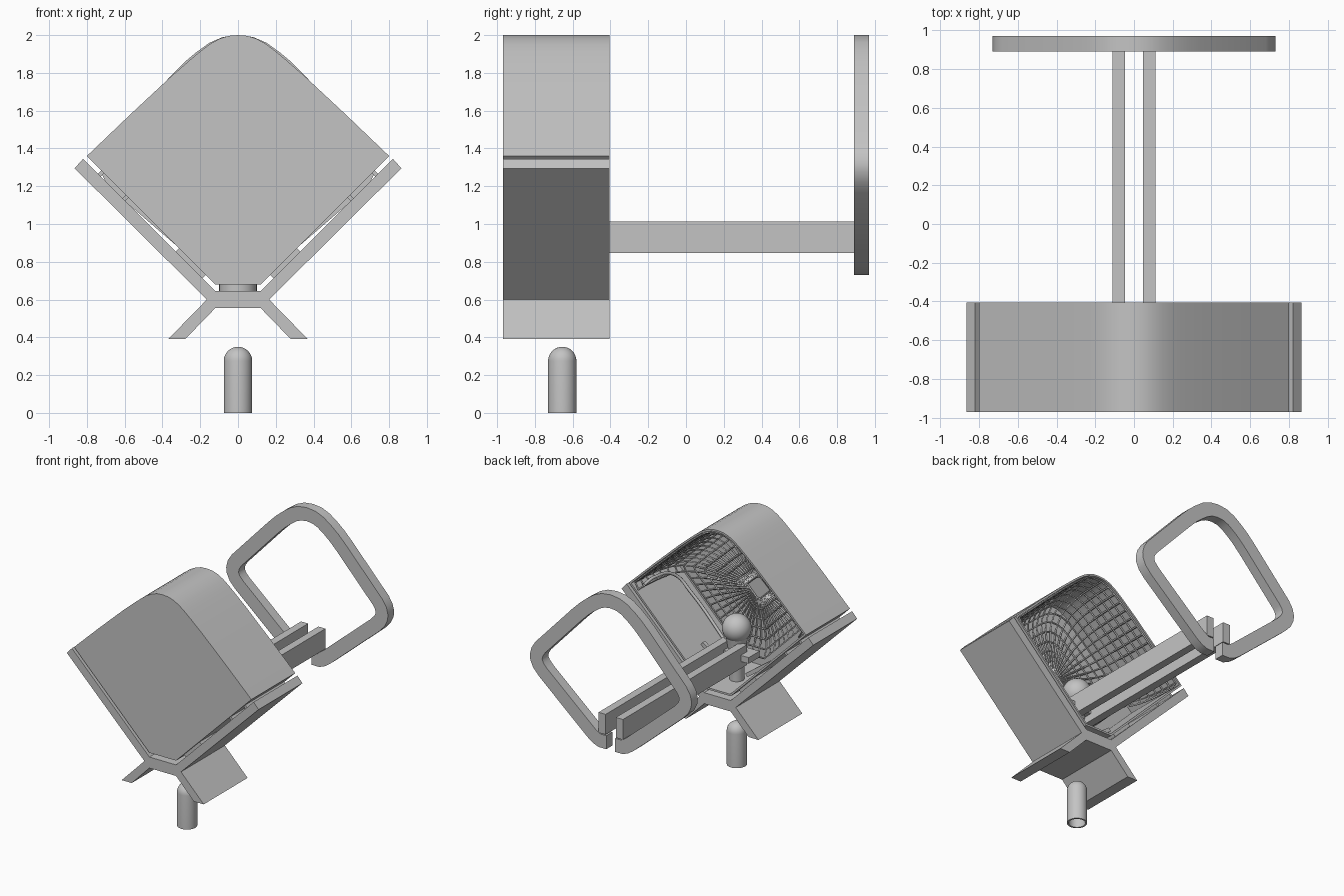
import bpy
import bmesh
from math import radians, pi
from mathutils import Vector, Matrix

cube = bpy.data.objects.get("Cube")
if cube:
    bpy.data.objects.remove(cube, do_unlink=True)

GREY = (0.55, 0.55, 0.55, 1)
grey = bpy.data.materials.new("plain grey")
grey.use_nodes = True
grey.diffuse_color = GREY
grey.node_tree.nodes["Principled BSDF"].inputs["Base Color"].default_value = GREY

FRONT, BACK = -0.97, -0.405


def finish(name, bm, smooth=True):
    bmesh.ops.recalc_face_normals(bm, faces=bm.faces)
    mesh = bpy.data.meshes.new(name)
    bm.to_mesh(mesh)
    bm.free()
    mesh.materials.append(grey)
    ob = bpy.data.objects.new(name, mesh)
    bpy.context.collection.objects.link(ob)
    if smooth:
        bpy.ops.object.select_all(action='DESELECT')
        ob.select_set(True)
        bpy.context.view_layer.objects.active = ob
        bpy.ops.object.shade_smooth_by_angle(angle=radians(30))
    return ob


def mirrored(half):
    """Right half, listed bottom to top, plus its mirror image."""
    return half + [(-x, z) for x, z in reversed(half) if x > 0]


def prism(name, pts, y0, y1):
    bm = bmesh.new()
    face = bm.faces.new([bm.verts.new((x, y0, z)) for x, z in pts])
    ext = bmesh.ops.extrude_face_region(bm, geom=[face], use_keep_orig=True)
    verts = [v for v in ext["geom"] if isinstance(v, bmesh.types.BMVert)]
    bmesh.ops.translate(bm, verts=verts, vec=(0, y1 - y0, 0))
    return finish(name, bm)


def inset(pts, w, closed):
    """Offset a counterclockwise outline inwards by w."""
    p = [Vector(q) for q in pts]
    n = len(p)
    out = []
    for i in range(n):
        before = (p[i] - p[i - 1]).normalized()
        after = (p[(i + 1) % n] - p[i]).normalized()
        if not closed:
            before = after if i == 0 else before
            after = before if i == n - 1 else after
        a, b = Vector((-before.y, before.x)), Vector((-after.y, after.x))
        out.append(tuple(p[i] + (a + b) * w / (1 + a.dot(b))))
    return out


def band(name, pts, w, y0, y1, closed):
    """Flat strip of width w following an outline, extruded in y."""
    bm = bmesh.new()
    inner = inset(pts, w, closed)
    rows = [[bm.verts.new((a[0], y0, a[1])), bm.verts.new((a[0], y1, a[1])),
             bm.verts.new((b[0], y1, b[1])), bm.verts.new((b[0], y0, b[1]))]
            for a, b in zip(pts, inner)]
    n = len(rows)
    for i in range(n if closed else n - 1):
        r, s = rows[i], rows[(i + 1) % n]
        for k in range(4):
            m = (k + 1) % 4
            bm.faces.new((r[k], r[m], s[m], s[k]))
    if not closed:
        bm.faces.new(rows[0])
        bm.faces.new(rows[-1])
    return finish(name, bm)


def box(name, centre, size, tilt=0):
    bm = bmesh.new()
    mat = (Matrix.Translation(centre) @ Matrix.Rotation(tilt, 4, 'Y')
           @ Matrix.Diagonal((*size, 1)))
    bmesh.ops.create_cube(bm, size=1, matrix=mat)
    return finish(name, bm, False)


def lathe(name, profile, y):
    """Spin an (r, z) profile about a vertical axis."""
    bm = bmesh.new()
    vs = [bm.verts.new((r, y, z)) for r, z in profile]
    es = [bm.edges.new(pair) for pair in zip(vs, vs[1:])]
    bmesh.ops.spin(bm, geom=vs + es, cent=(0, y, 0), axis=(0, 0, 1),
                   angle=2 * pi, steps=32)
    bmesh.ops.remove_doubles(bm, verts=bm.verts, dist=0.0005)
    return finish(name, bm)


# Hood: thin wall with a closed front
hood = mirrored([(0.12, 0.68), (0.8, 1.36), (0.57, 1.58), (0.35, 1.785),
                 (0.25, 1.872), (0.2, 1.914), (0.15, 1.952), (0.1, 1.98),
                 (0.05, 1.996), (0, 2.0)])
band("hood_wall", hood, 0.015, FRONT, BACK, True)
prism("hood_front", inset(hood, 0.002, True), FRONT, FRONT + 0.015)


# Net lining the roof and the front of the hood
def resample(pts, count):
    loop = [Vector(q) for q in pts + pts[:1]]
    total = sum((b - a).length for a, b in zip(loop, loop[1:]))
    out, target, run = [], 0.0, 0.0
    for a, b in zip(loop, loop[1:]):
        length = (b - a).length
        while target < run + length - 1e-6 and len(out) < count:
            out.append(a.lerp(b, (target - run) / length))
            target += total / count
        run += length
    return out


loop = resample(inset(hood, 0.025, True), 56)
heart = Vector((0, 1.33))
stations = [(-0.42, 1), (-0.49, 1), (-0.56, 0.995), (-0.63, 0.985), (-0.7, 0.97),
            (-0.77, 0.945), (-0.83, 0.91), (-0.88, 0.85), (-0.915, 0.76),
            (-0.935, 0.65), (-0.94, 0.52), (-0.94, 0.4), (-0.94, 0.27), (-0.94, 0.14)]
bm = bmesh.new()
rings = []
for y, s in stations:
    pts = [heart + (p - heart) * s for p in loop]
    rings.append([bm.verts.new((p.x, y, p.y)) for p in pts])
for (y, s), r, q in zip(stations, rings, rings[1:]):
    for i in range(len(r)):
        j = (i + 1) % len(r)
        low = (loop[i].y + loop[j].y) / 2 < heart.y
        if not (low and s > 0.88):
            bm.faces.new((r[i], r[j], q[j], q[i]))
loose = [v for v in bm.verts if not v.link_faces]
bmesh.ops.delete(bm, geom=loose, context='VERTS')
net = finish("lining_net", bm, False)
wire = net.modifiers.new("Strands", 'WIREFRAME')
wire.thickness = 0.014
wire.use_boundary = True

# Cradle with two arms and two splayed feet
half = [(0.12, 0.555), (0.28, 0.39), (0.37, 0.39), (0.165, 0.6),
        (0.865, 1.295), (0.82, 1.345), (0.12, 0.645)]
prism("cradle", half + [(-x, z) for x, z in reversed(half)], FRONT, BACK)

# Spacers between hood and arms
for side, label in ((1, "left"), (-1, "right")):
    for x, length in ((0.25, 0.2), (0.595, 0.02), (0.725, 0.02)):
        box(f"{label}_spacer", (side * x, -0.69, x + 0.543),
            (length, 0.5, 0.03), -side * pi / 4)
    # Arm rails running back to the hoop
    box(f"{label}_rail", (side * 0.078, 0.17, 0.93), (0.064, 1.6, 0.165))
    # Braces beside the pivot
    box(f"{label}_brace", (side * 0.2, -0.655, 0.83), (0.26, 0.03, 0.03), -side * pi / 5)

# Split hoop at the back
hoop = mirrored([(0.04, 0.73), (0.11, 0.73), (0.16, 0.75), (0.21, 0.785),
                 (0.65, 1.165), (0.7, 1.22), (0.725, 1.275), (0.73, 1.32),
                 (0.715, 1.38), (0.68, 1.435), (0.35, 1.79), (0.28, 1.86),
                 (0.22, 1.91), (0.15, 1.96), (0.08, 1.99), (0, 2.0)])
band("hoop", hoop, 0.11, 0.89, 0.97, False)

# Pivot: tapered stem, ball and cross plate
arc = [Vector((0, 1)), *[Matrix.Rotation(-k * pi / 16, 2) @ Vector((0, 1))
                         for k in range(1, 16)], Vector((0, -1))]
lathe("pivot_ball", [(0.11 * abs(v.x), 1.11 + 0.11 * v.y) for v in arc], -0.655)
lathe("pivot_stem", [(0, 1.05), (0.085, 1.05), (0.055, 0.88), (0.055, 0.69),
                     (0.1, 0.69), (0.1, 0.64), (0, 0.64)], -0.655)
box("pivot_plate", (0, -0.62, 0.93), (0.36, 0.14, 0.05))

# Hollow post with a domed top
dome = [(0.075 * abs(v.x), 0.275 + 0.075 * v.y) for v in arc[:9]]
lathe("post", dome + [(0.075, 0), (0.062, 0), (0.062, 0.27), (0, 0.27)], -0.655)

# Bent hook on the inner left wall
curve = bpy.data.curves.new("hook", 'CURVE')
curve.dimensions = '3D'
curve.bevel_depth = 0.012
curve.bevel_resolution = 2
path = [(0.71, -0.47, 1.34), (0.7, -0.6, 1.36), (0.66, -0.8, 1.31),
        (0.55, -0.85, 1.18), (0.2, -0.85, 0.82)]
spline = curve.splines.new('BEZIER')
spline.bezier_points.add(len(path) - 1)
for point, co in zip(spline.bezier_points, path):
    point.co = co
    point.handle_left_type = point.handle_right_type = 'AUTO'
curve.materials.append(grey)
bpy.context.collection.objects.link(bpy.data.objects.new("hook", curve))
